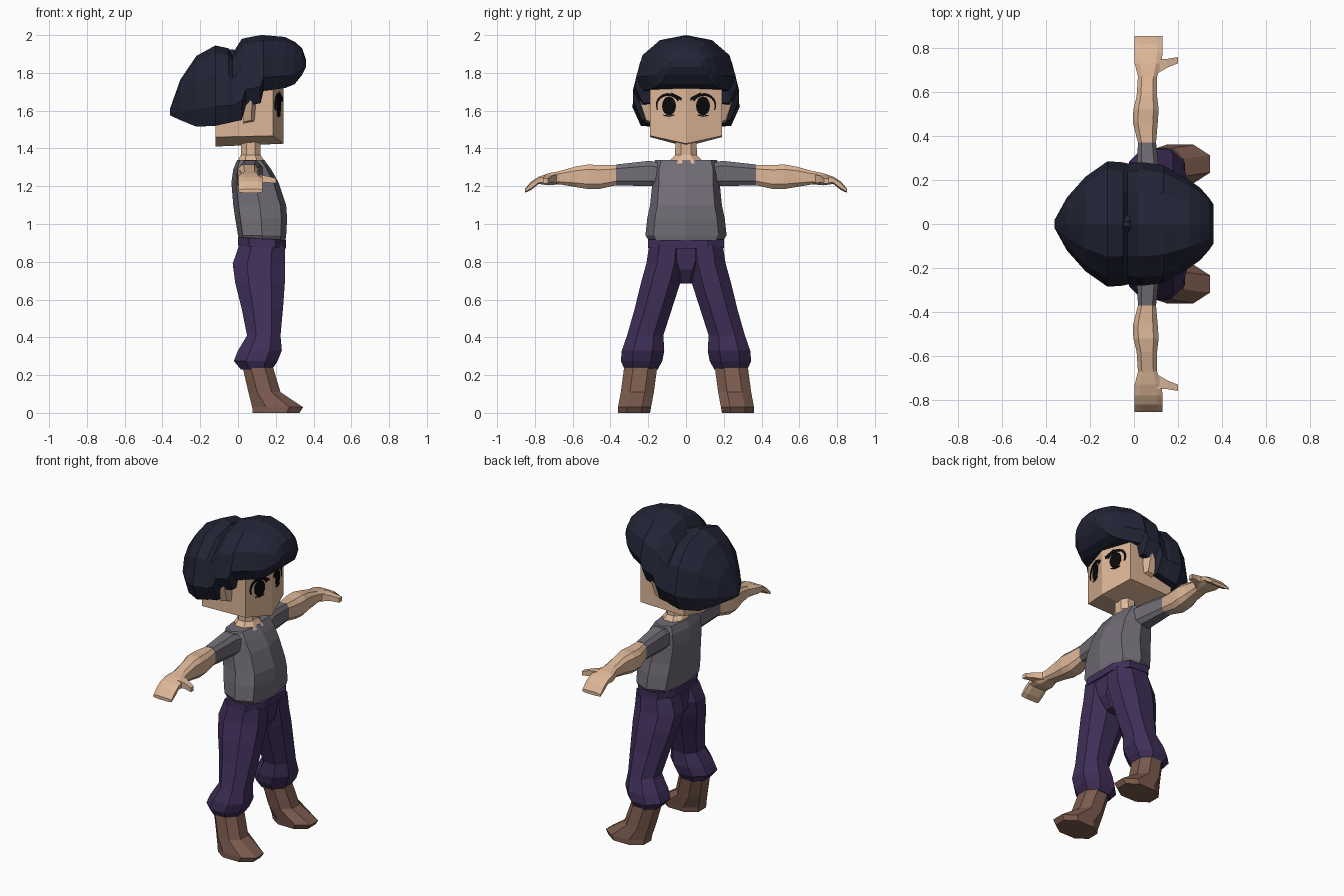
import bpy, bmesh, math
from mathutils import Vector


def material(name, rgb):
    m = bpy.data.materials.new(name)
    m.diffuse_color = (*rgb, 1)
    return m


SKIN = material("skin", (0.72, 0.47, 0.31))
HAIR = material("dark_navy_hair", (0.016, 0.018, 0.037))
PANTS = material("purple_cloth", (0.05, 0.028, 0.098))
SHIRT = material("grey_cloth", (0.165, 0.15, 0.18))
BOOT = material("brown_leather", (0.2, 0.105, 0.076))
BLACK = material("eye_black", (0.003, 0.003, 0.003))


def make(name, verts, faces, mat, mirror=False):
    bm = bmesh.new()
    vs = [bm.verts.new(v) for v in verts]
    for f in faces:
        bm.faces.new([vs[i] for i in f])
    bmesh.ops.recalc_face_normals(bm, faces=bm.faces)
    me = bpy.data.meshes.new(name)
    bm.to_mesh(me)
    bm.free()
    me.materials.append(mat)
    ob = bpy.data.objects.new(name, me)
    bpy.context.collection.objects.link(ob)
    if mirror:
        mod = ob.modifiers.new("mirror", 'MIRROR')
        mod.use_axis = (False, True, False)
        mod.use_mirror_merge = False
    return ob


def loft(name, rings, mat, mirror=False):
    """Skin a list of equal-length rings and cap both ends."""
    n = len(rings[0])
    faces = [tuple(range(n)), tuple(range((len(rings) - 1) * n, len(rings) * n))]
    for r in range(len(rings) - 1):
        for i in range(n):
            j = (i + 1) % n
            faces.append((r * n + i, r * n + j, (r + 1) * n + j, (r + 1) * n + i))
    return make(name, [p for r in rings for p in r], faces, mat, mirror)


def octagon(a0, a1, b0, b1, cut=0.45):
    """Chamfered rectangle filling the given extents."""
    ca, cb, ra, rb = (a0 + a1) / 2, (b0 + b1) / 2, (a1 - a0) / 2, (b1 - b0) / 2
    t = [(1, cut), (cut, 1), (-cut, 1), (-1, cut), (-1, -cut), (-cut, -1), (cut, -1), (1, -cut)]
    return [(ca + ra * u, cb + rb * v) for u, v in t]


def upright(z, x0, x1, y0, y1, cut=0.45, tilt=0.0):
    return [(x, y, z - tilt * (x - x0)) for x, y in octagon(x0, x1, y0, y1, cut)]


def sideways(y, x0, x1, z0, z1, cut=0.6):
    return [(x, y, z) for x, z in octagon(x0, x1, z0, z1, cut)]


# Head: block with a ridge down the face and a V-shaped jaw
plan = [(0.24, 0), (0.185, 0.19), (-0.12, 0.19), (-0.12, 0), (-0.12, -0.19), (0.185, -0.19)]
jaw = [1.425, 1.467, 1.46, 1.41, 1.46, 1.467]
head = [(x, y, z) for (x, y), z in zip(plan, jaw)] + [(x, y, 1.82) for x, y in plan]
make("head", head,
     [(0, 1, 2, 3), (0, 3, 4, 5), (6, 7, 8, 9), (6, 9, 10, 11)] +
     [(i, (i + 1) % 6, 6 + (i + 1) % 6, 6 + i) for i in range(6)], SKIN)

# Ears
loft("ear", [
    [(0.03, 0.18, 1.53), (0.09, 0.18, 1.54), (0.10, 0.18, 1.67), (0.03, 0.18, 1.69)],
    [(0.03, 0.215, 1.54), (0.07, 0.21, 1.55), (0.075, 0.245, 1.65), (0.03, 0.245, 1.67)],
], SKIN, True)


# Painted eye parts: thin plates on the sloped face
def plate(name, outline, lift):
    n = len(outline)
    def pt(y, z, d):
        return (0.24 - 0.289 * y + d, y, z)
    loft(name, [[pt(y, z, -0.002) for y, z in outline],
                [pt(y, z, lift) for y, z in outline]], BLACK, True)


def arc(cy, cz, ry, rz, a0, a1, n):
    return [(cy + ry * math.cos(math.radians(a0 + (a1 - a0) * i / n)),
             cz + rz * math.sin(math.radians(a0 + (a1 - a0) * i / n))) for i in range(n + 1)]


plate("iris", arc(0.09, 1.625, 0.037, 0.05, 0, 337.5, 15), 0.004)
lash = arc(0.095, 1.63, 0.065, 0.063, -25, 155, 10)
plate("upper_lash", lash + arc(0.095, 1.625, 0.057, 0.053, 155, -25, 10), 0.005)
plate("lower_lash", [(0.06, 1.575), (0.09, 1.567), (0.12, 1.573), (0.12, 1.579), (0.09, 1.574), (0.06, 1.581)], 0.004)
plate("eyebrow", [(0.025, 1.652), (0.075, 1.685), (0.08, 1.698), (0.022, 1.668)], 0.005)

# Hair: arched sections from back to front (x, top, half width, bottom)
half = [(0.84, 0), (1, 0.24), (0.87, 0.64), (0.52, 0.91)]
arch = half + [(0, 1)] + [(-u, v) for u, v in reversed(half)]
sections = [
    (-0.36, 1.61, 0.02, 1.575), (-0.305, 1.765, 0.12, 1.55), (-0.22, 1.89, 0.215, 1.515),
    (-0.12, 1.945, 0.285, 1.52), (-0.05, 1.93, 0.28, 1.535), (-0.03, 1.90, 0.275, 1.54),
    (0.02, 1.98, 0.28, 1.55), (0.04, 1.985, 0.28, 1.625), (0.12, 2.0, 0.27, 1.64),
    (0.135, 2.0, 0.265, 1.705), (0.25, 1.99, 0.20, 1.72), (0.30, 1.965, 0.165, 1.74),
    (0.34, 1.93, 0.12, 1.79), (0.36, 1.87, 0.09, 1.83)]
loft("hair", [[(x, w * u, b + (t - b) * v) for u, v in arch] for x, t, w, b in sections], HAIR)

# Small crown tuft sitting in the parting
loft("crown_tuft", [
    [(-0.10, 0.06, 1.87), (-0.10, -0.06, 1.87), (0.03, -0.05, 1.89), (0.03, 0.05, 1.89)],
    [(-0.05, 0.012, 1.925), (-0.05, -0.012, 1.925), (-0.025, -0.012, 1.925), (-0.025, 0.012, 1.925)],
], HAIR)

# Neck with flared base
loft("neck", [upright(1.32, -0.005, 0.15, -0.10, 0.10), upright(1.348, 0.005, 0.13, -0.075, 0.075),
              upright(1.365, 0.015, 0.12, -0.058, 0.058), upright(1.47, 0.015, 0.12, -0.055, 0.055)], SKIN)

# Shirt body with centre ridges front and back
shape = [(1, 0), (0.78, 0.8), (0, 1), (-0.8, 0.8), (-1, 0), (-0.8, -0.8), (0, -1), (0.78, -0.8)]
body = [(0.91, 0.01, 0.25, 0.195), (0.94, 0.0, 0.255, 0.215), (1.03, -0.015, 0.26, 0.205),
        (1.10, -0.025, 0.255, 0.19), (1.22, -0.035, 0.215, 0.178), (1.29, -0.025, 0.175, 0.178),
        (1.338, -0.005, 0.14, 0.165)]
loft("shirt", [[((a + b) / 2 + (b - a) / 2 * u, w * v, z) for u, v in shape]
               for z, a, b, w in body], SHIRT)

# Sleeves
loft("sleeve", [sideways(0.15, 0.01, 0.13, 1.205, 1.325), sideways(0.19, 0.01, 0.12, 1.20, 1.335),
                sideways(0.37, 0.018, 0.10, 1.205, 1.315)], SHIRT, True)

# Forearm and mitten hand, bending down at the fingertips
loft("arm_and_hand", [
    sideways(0.37, 0.018, 0.10, 1.205, 1.313), sideways(0.46, -0.005, 0.108, 1.185, 1.312),
    sideways(0.52, -0.003, 0.112, 1.185, 1.315), sideways(0.58, 0.012, 0.105, 1.195, 1.305),
    sideways(0.67, 0.018, 0.105, 1.21, 1.28), sideways(0.73, 0.003, 0.125, 1.205, 1.268),
    sideways(0.78, 0.003, 0.13, 1.212, 1.25), sideways(0.82, 0.003, 0.13, 1.18, 1.225),
    sideways(0.853, 0.003, 0.13, 1.165, 1.185)], SKIN, True)


# Thumb
def thumb_ring(x, y0, y1, z0, z1):
    return [(x, y, z) for y, z in ((y0, z0), (y1, z0), (y1, z1), (y0, z1))]


loft("thumb", [thumb_ring(0.10, 0.68, 0.75, 1.215, 1.262), thumb_ring(0.15, 0.71, 0.75, 1.22, 1.255),
               thumb_ring(0.20, 0.73, 0.758, 1.215, 1.242)], SKIN, True)

# Belt and hips
loft("belt", [upright(0.885, 0.0, 0.255, -0.2, 0.2, 0.55, 0.06),
              upright(0.93, 0.0, 0.255, -0.2, 0.2, 0.55, 0.06)], PANTS)
loft("hips", [upright(0.685, 0.06, 0.19, -0.045, 0.045), upright(0.76, 0.01, 0.235, -0.075, 0.075),
              upright(0.885, 0.01, 0.245, -0.17, 0.17)], PANTS)

# Trouser legs gathered above the boots
loft("trouser_leg", [
    upright(0.885, 0.005, 0.248, -0.0, 0.195), upright(0.79, -0.028, 0.25, 0.005, 0.21),
    upright(0.69, -0.015, 0.248, 0.03, 0.238), upright(0.55, 0.02, 0.238, 0.075, 0.272),
    upright(0.41, 0.048, 0.225, 0.12, 0.312), upright(0.33, 0.0, 0.232, 0.115, 0.34),
    upright(0.275, -0.022, 0.21, 0.125, 0.345), upright(0.23, 0.015, 0.18, 0.15, 0.325)], PANTS, True)

# Boots
loft("boot", [
    upright(0.26, 0.02, 0.18, 0.15, 0.325), upright(0.11, 0.055, 0.225, 0.17, 0.345),
    upright(0.03, 0.075, 0.345, 0.185, 0.36), upright(0.0, 0.078, 0.325, 0.19, 0.36)], BOOT, True)
